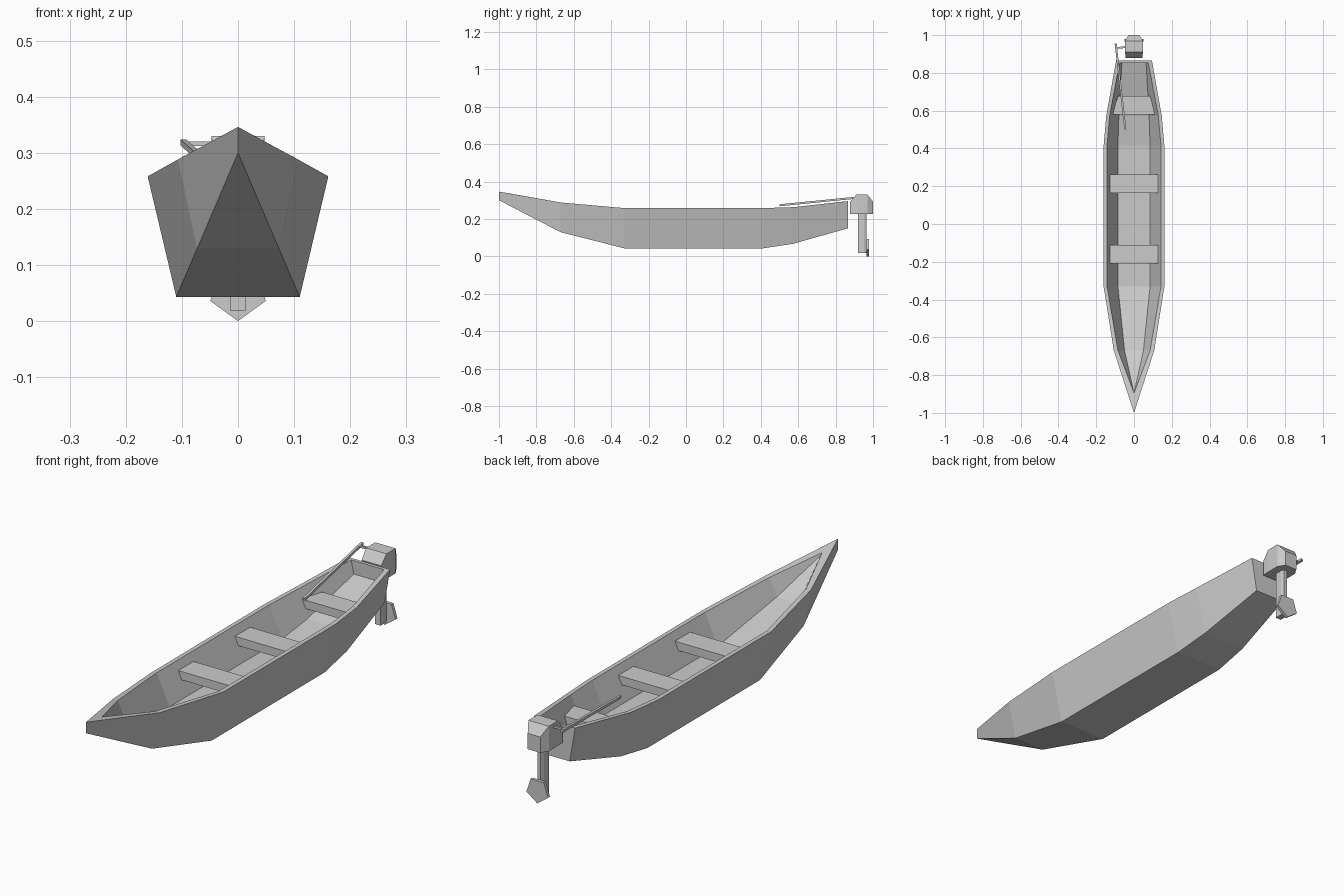
import bpy, bmesh, math
from mathutils import Vector

if "Cube" in bpy.data.objects:
    bpy.data.objects.remove(bpy.data.objects["Cube"])


def finish(name, bm):
    bmesh.ops.remove_doubles(bm, verts=bm.verts, dist=1e-5)
    bmesh.ops.recalc_face_normals(bm, faces=bm.faces)
    me = bpy.data.meshes.new(name)
    bm.to_mesh(me)
    bm.free()
    ob = bpy.data.objects.new(name, me)
    bpy.context.collection.objects.link(ob)
    return ob


def loft(name, rings):
    """Skin matching point loops and cap both ends."""
    bm = bmesh.new()
    vs = [[bm.verts.new(p) for p in r] for r in rings]
    n = len(vs[0])
    for a, b in zip(vs, vs[1:]):
        for i in range(n):
            j = (i + 1) % n
            bm.faces.new((a[i], a[j], b[j], b[i]))
    bm.faces.new(vs[0])
    bm.faces.new(vs[-1])
    return finish(name, bm)


def rod(name, p, q, radius, sides):
    """Prism running from p to q."""
    p, q = Vector(p), Vector(q)
    rot = (q - p).to_track_quat('Z', 'Y')
    loop = []
    for i in range(sides):
        a = 2 * math.pi * (i + 0.5) / sides
        loop.append(rot @ Vector((radius * math.cos(a), radius * math.sin(a), 0)))
    return loft(name, [[c + v for v in loop] for c in (p, q)])


# Hull stations: y, half width and z of the gunwale, half width and z of the bottom
outer = [(-1.0, 0, .346, 0, .30), (-.67, .107, .288, .073, .129),
         (-.33, .161, .258, .11, .043), (.412, .161, .258, .11, .043),
         (.572, .147, .263, .10, .067), (.865, .095, .295, .07, .15)]
inner = [(-.895, 0, .328, 0, .322), (-.67, .085, .288, .05, .217),
         (-.33, .143, .258, .085, .131), (.412, .143, .258, .085, .131),
         (.572, .129, .263, .08, .155), (.853, .076, .294, .064, .238)]
bm = bmesh.new()
rows = []
for o, i in zip(outer, inner):
    row = []
    for s in (-1, 1):
        row.append([bm.verts.new(p) for p in (
            (s * o[3], o[0], o[4]), (s * o[1], o[0], o[2]),
            (s * i[1], i[0], i[2]), (s * i[3], i[0], i[4]))])
    rows.append(row[0] + row[1][::-1])
for a, b in zip(rows, rows[1:]):
    for i in range(8):
        j = (i + 1) % 8
        bm.faces.new((a[i], a[j], b[j], b[i]))
# Transom: outside, rim and inside
e = rows[-1]
for q in ((0, 1, 6, 7), (1, 2, 5, 6), (2, 3, 4, 5)):
    bm.faces.new([e[k] for k in q])
# Collapse the doubled bow points
bmesh.ops.dissolve_degenerate(bm, dist=1e-5, edges=bm.edges)
finish("hull", bm)

# Bench seats
for name, y0, y1, w0, w1 in (("front_seat", -.21, -.11, .133, .133),
                             ("middle_seat", .163, .263, .133, .133),
                             ("rear_seat", .58, .677, .115, .085)):
    loft(name, [[(-w, y, .19), (w, y, .19), (w, y, .225), (-w, y, .225)]
                for y, w in ((y0, w0), (y1, w1))])

# Motor cowling, chamfered at the rear corners: y, half width, top z
loft("motor_cowling", [[(-w, y, .226), (w, y, .226), (w, y, z), (-w, y, z)]
                       for y, w, z in ((.878, .045, .292), (.91, .047, .33),
                                       (.97, .047, .33), (1.0, .029, .292))])

# Motor leg and propeller
loft("motor_leg", [[(-.013, .92, z), (.013, .92, z), (.013, .952, z),
                    (.007, .966, z), (-.007, .966, z), (-.013, .952, z)]
                   for z in (.018, .24)])
blade = [(.052 * math.sin(2 * math.pi * k / 5), .052 - .052 * math.cos(2 * math.pi * k / 5))
         for k in range(5)]
loft("propeller", [[(x, y, z) for x, z in blade] for y in (.966, .979)])

# Steering tiller and its bracket
rod("tiller", (-.097, .955, .318), (-.046, .5, .273), .0075, 4)
rod("tiller_bracket", (-.097, .933, .316), (-.03, .936, .316), .006, 4)
